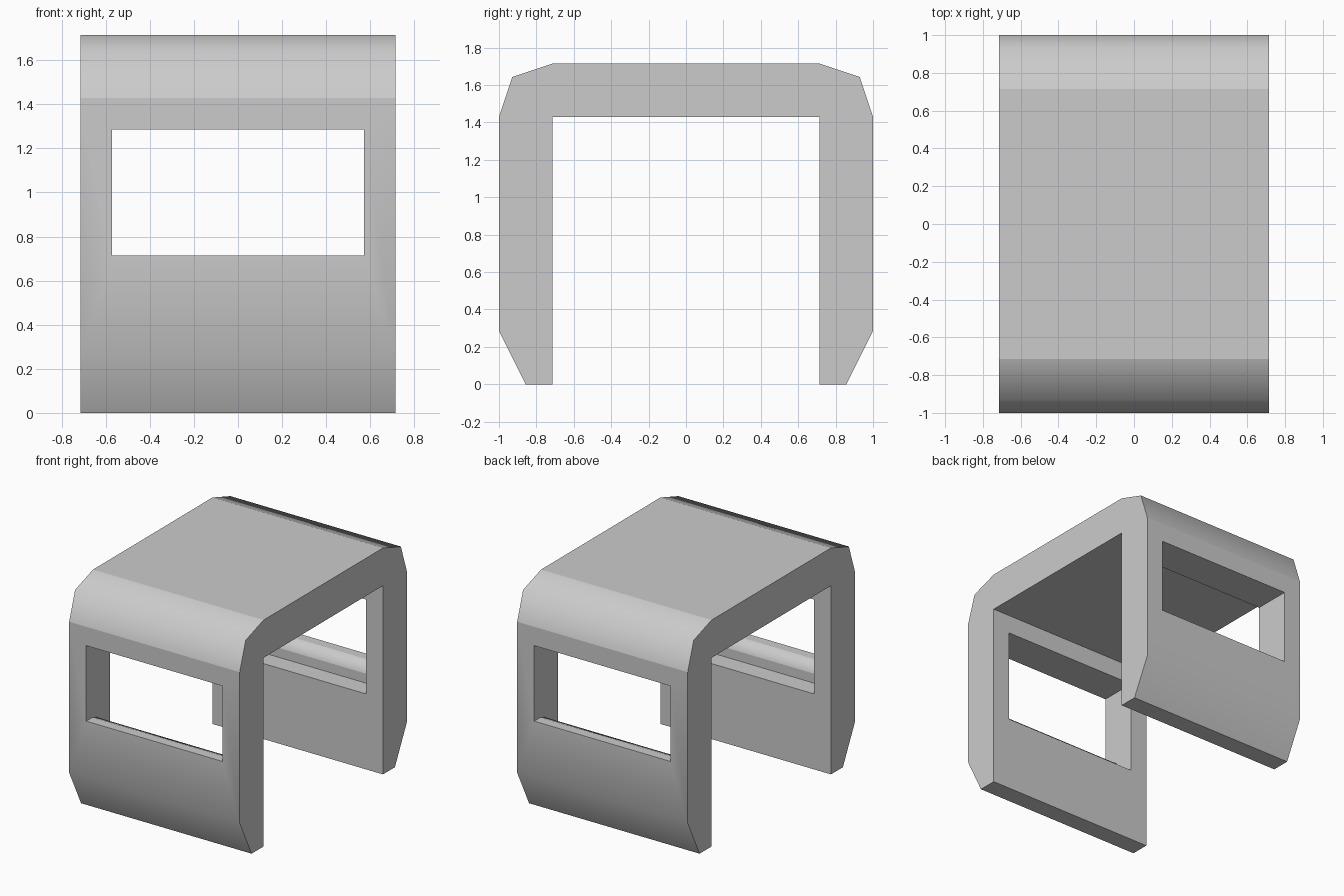
import bpy, bmesh, math

if "Cube" in bpy.data.objects:
    bpy.data.objects.remove(bpy.data.objects["Cube"])

U = 1 / 7  # the model sits on a grid of sevenths


def extrude_profile(name, profile, half_width):
    """Prism from a (y, z) outline, extruded symmetrically along x."""
    bm = bmesh.new()
    face = bm.faces.new([bm.verts.new((-half_width * U, y * U, z * U)) for y, z in profile])
    new = bmesh.ops.extrude_face_region(bm, geom=[face])["geom"]
    verts = [v for v in new if isinstance(v, bmesh.types.BMVert)]
    bmesh.ops.translate(bm, verts=verts, vec=(2 * half_width * U, 0, 0))
    bmesh.ops.recalc_face_normals(bm, faces=bm.faces[:])
    mesh = bpy.data.meshes.new(name)
    bm.to_mesh(mesh)
    bm.free()
    obj = bpy.data.objects.new(name, mesh)
    bpy.context.collection.objects.link(obj)
    return obj


# Arched shell: half outline from inner foot round to roof, mirrored
half = [(5, 10), (5, 0), (6, 0), (7, 2), (7, 10), (6.5, 11.5), (5, 12)]
shell = extrude_profile("arched_shell", half + [(-y, z) for y, z in reversed(half)], 5)

# Window openings with a raised, rounded outer lip on the sill
opening = [(4, 4), (6, 4), (6, 4.5), (6.125, 4.875), (6.5, 5), (8, 5), (8, 9), (4, 9)]
bpy.context.view_layer.objects.active = shell
shell.select_set(True)
for side, name in ((-1, "front_window_cutter"), (1, "back_window_cutter")):
    cutter = extrude_profile(name, [(y * side, z) for y, z in opening], 4)
    cutter.hide_render = True
    mod = shell.modifiers.new(name, "BOOLEAN")
    mod.operation = "DIFFERENCE"
    mod.solver = "EXACT"
    mod.object = cutter
    bpy.ops.object.modifier_apply(modifier=mod.name)
    bpy.data.objects.remove(cutter)

# Smooth shading, sharp at corners and along the borders of the rounded edges
bm = bmesh.new()
bm.from_mesh(shell.data)
for f in bm.faces:
    f.smooth = True
for e in bm.edges:
    angle = math.degrees(e.calc_face_angle(0))
    e.smooth = not (angle > 60 or 15 < angle < 22)
bm.to_mesh(shell.data)
bm.free()
